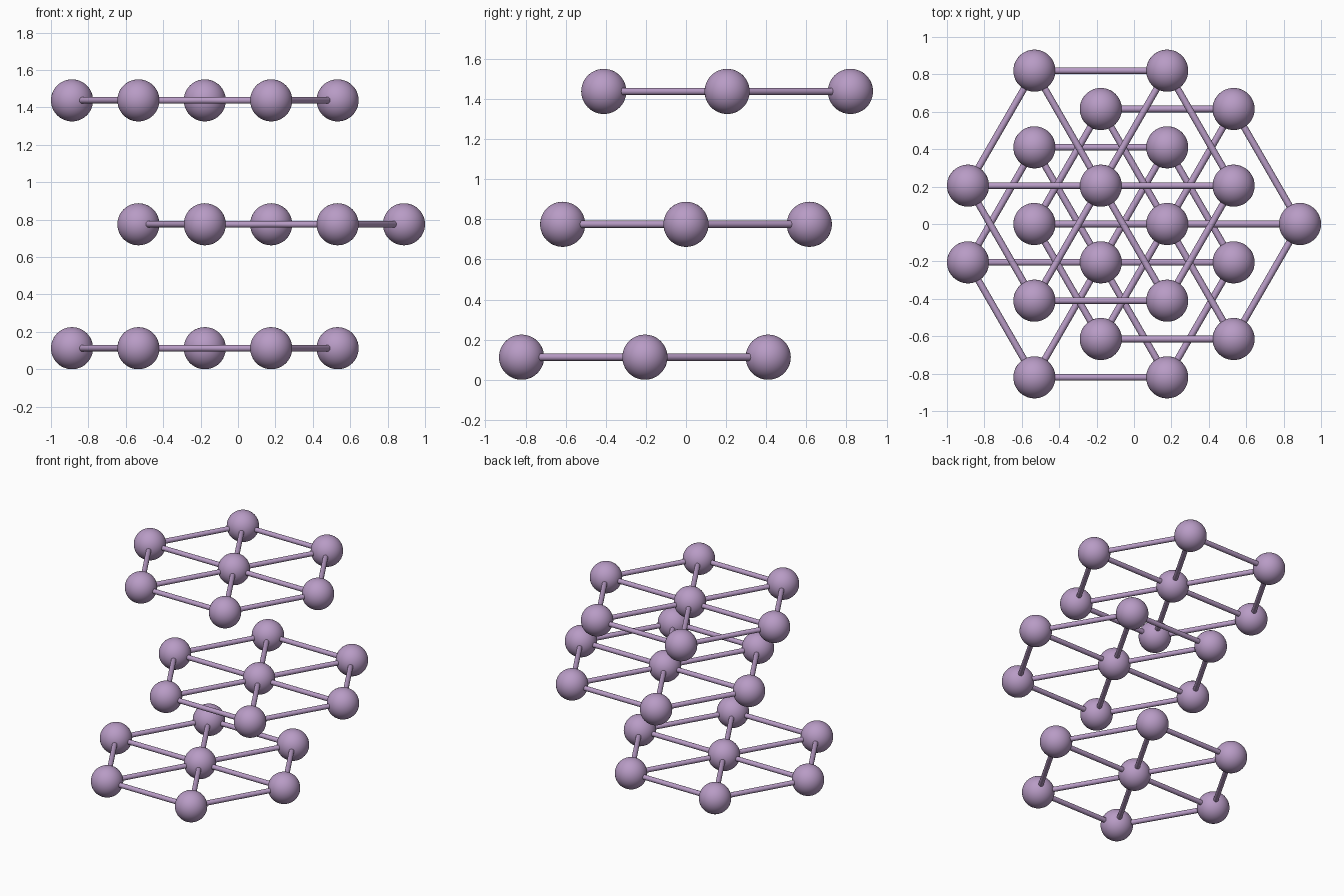
import bpy
import math
from mathutils import Vector

if "Cube" in bpy.data.objects:
    bpy.data.objects.remove(bpy.data.objects["Cube"])

SPACING = 0.71        # distance between neighbouring balls
BALL_R = 0.1125
ROD_R = 0.018
LAYER_STEP = 0.6625

mat = bpy.data.materials.new("lilac")
mat.diffuse_color = (0.48, 0.33, 0.56, 1)
mat.use_nodes = True
mat.node_tree.nodes["Principled BSDF"].inputs["Base Color"].default_value = mat.diffuse_color


def finish(name):
    obj = bpy.context.object
    obj.name = name
    obj.data.materials.append(mat)
    bpy.ops.object.shade_smooth_by_angle(angle=math.radians(40))


def ball(name, p):
    bpy.ops.mesh.primitive_uv_sphere_add(segments=48, ring_count=24, radius=BALL_R, location=p)
    finish(name)


def rod(name, a, b):
    d = b - a
    bpy.ops.mesh.primitive_cylinder_add(vertices=20, radius=ROD_R, depth=d.length,
                                        location=(a + b) / 2,
                                        rotation=d.to_track_quat('Z', 'Y').to_euler())
    finish(name)


# Three staggered hexagonal layers, each shifted relative to the next
shift_x = SPACING / 4
shift_y = SPACING / (2 * math.sqrt(3))
layers = {
    "bottom": Vector((-shift_x, -shift_y, BALL_R)),
    "middle": Vector((shift_x, 0, BALL_R + LAYER_STEP)),
    "top": Vector((-shift_x, shift_y, BALL_R + 2 * LAYER_STEP)),
}

for layer, centre in layers.items():
    ring = [centre + SPACING * Vector((math.cos(k * math.pi / 3), math.sin(k * math.pi / 3), 0))
            for k in range(6)]
    ball(f"{layer}_centre_ball", centre)
    for k, p in enumerate(ring):
        ball(f"{layer}_ring_ball_{k + 1}", p)
        rod(f"{layer}_spoke_rod_{k + 1}", centre, p)
        rod(f"{layer}_rim_rod_{k + 1}", p, ring[(k + 1) % 6])
